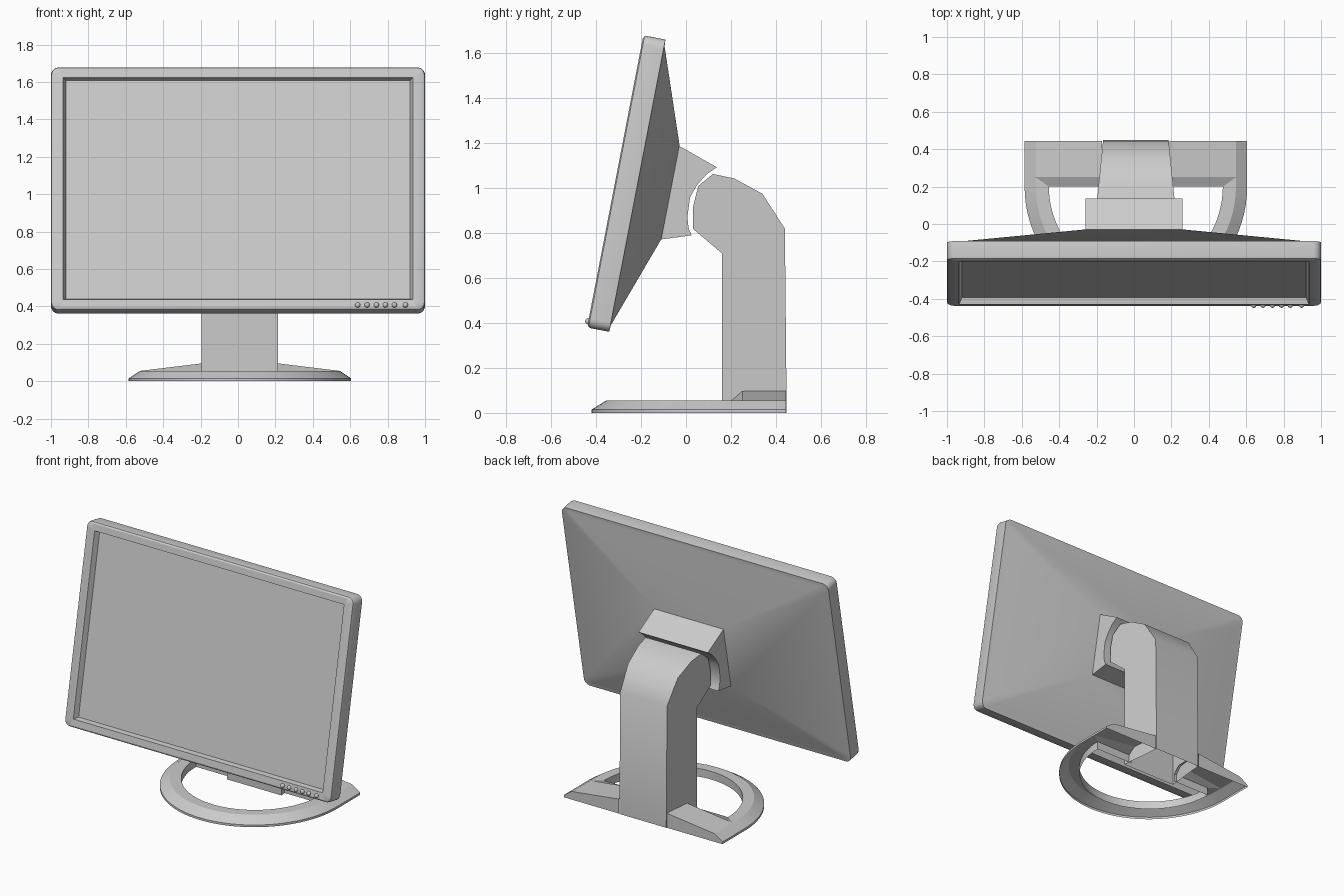
import bpy, bmesh, math
from mathutils import Matrix

if "Cube" in bpy.data.objects:
    bpy.data.objects.remove(bpy.data.objects["Cube"])

TILT = Matrix.Translation((0, -0.315, 1.03)) @ Matrix.Rotation(math.radians(-10.9), 4, 'X')
CX = 0.01  # stand and base centre


def finish(bm, name, angle=30, matrix=None):
    bmesh.ops.remove_doubles(bm, verts=bm.verts, dist=1e-4)
    bmesh.ops.recalc_face_normals(bm, faces=bm.faces)
    me = bpy.data.meshes.new(name)
    bm.to_mesh(me)
    bm.free()
    ob = bpy.data.objects.new(name, me)
    bpy.context.collection.objects.link(ob)
    if matrix:
        ob.matrix_world = matrix
    bpy.ops.object.select_all(action='DESELECT')
    ob.select_set(True)
    bpy.context.view_layer.objects.active = ob
    bpy.ops.object.shade_smooth_by_angle(angle=math.radians(angle))
    return ob


def face(bm, pts):
    return bm.faces.new([bm.verts.new(p) for p in pts])


def rounded_rect(w, h, r, d, n=6):
    pts = []
    for k, (sx, sz) in enumerate([(1, 1), (-1, 1), (-1, -1), (1, -1)]):
        for i in range(n + 1):
            a = math.pi / 2 * (k + i / n)
            pts.append((sx * (w - r) + r * math.cos(a), d, sz * (h - r) + r * math.sin(a)))
    return pts


def prism(name, profile, half_width, cx, angle, bottom=True):
    """Extrude a (y, z) profile along x; half_width may depend on y."""
    bm = bmesh.new()
    sides = [[bm.verts.new((cx + s * half_width(y), y, z)) for y, z in profile] for s in (-1, 1)]
    bm.faces.new(sides[0])
    bm.faces.new(sides[1])
    n = len(profile)
    for i in range(n):
        j = (i + 1) % n
        if not bottom and profile[i][1] == 0 and profile[j][1] == 0:
            continue
        bm.faces.new((sides[0][i], sides[0][j], sides[1][j], sides[1][i]))
    return finish(bm, name, angle)


# Display housing: recess lip, bezel, rim and tapered back, lofted through rounded rectangles
sections = [(0.92, 0.595, 0, 0.035), (0.935, 0.605, 0, 0), (0.985, 0.648, 0.03, 0),
            (0.996, 0.658, 0.038, 0.006), (1.0, 0.662, 0.042, 0.016), (1.0, 0.662, 0.042, 0.1),
            (0.975, 0.632, 0.035, 0.102), (0.26, 0.214, 0, 0.25)]
bm = bmesh.new()
loops = [[bm.verts.new(p) for p in rounded_rect(*s)] for s in sections]
for a, b in zip(loops, loops[1:]):
    for i in range(len(a)):
        j = (i + 1) % len(a)
        bm.faces.new((a[i], a[j], b[j], b[i]))
bm.faces.new(loops[-1])
finish(bm, "display_housing", 30, TILT)

# Screen
bm = bmesh.new()
face(bm, [(sx * 0.92, 0.035, sz * 0.595) for sx, sz in ((-1, -1), (1, -1), (1, 1), (-1, 1))])
finish(bm, "screen", 30, TILT)

# Row of control buttons on the lower bezel
for i, x in enumerate((0.64, 0.69, 0.74, 0.788, 0.836, 0.895)):
    bm = bmesh.new()
    bmesh.ops.create_uvsphere(bm, u_segments=12, v_segments=8, radius=0.014)
    finish(bm, f"button_{i + 1}", 60, TILT @ Matrix.Translation((x, 0, -0.634)))

# Tilt bracket with a hollowed rear face
prism("tilt_bracket",
      [(-0.03, 1.188), (0.137, 1.093), (0.09, 1.06), (0.05, 1.015), (0.018, 0.96),
       (0.006, 0.87), (0.012, 0.82), (0.025, 0.79), (-0.11, 0.772)],
      lambda y: 0.26, 0, 40)

# Stand column, narrower toward the back
prism("stand_column",
      [(0.16, 0), (0.16, 0.71), (0.032, 0.818), (0.032, 0.92), (0.055, 1.01), (0.12, 1.063),
       (0.215, 1.043), (0.34, 0.975), (0.44, 0.82), (0.448, 0)],
      lambda y: 0.205 - 0.1 * (y - 0.15), CX, 45, bottom=False)

# Base: open-bottomed D-shaped ring
N = 40
arc = [math.pi * i / N for i in range(N + 1)]


def ellipse(a, b, z):
    return [(CX + a * math.cos(t), 0.2 - b * math.sin(t), z) for t in arc]


def with_ends(pts):
    (x0, _, z), (x1, _, _) = pts[0], pts[-1]
    return [(x0, 0.445, z)] + pts + [(x1, 0.445, z)]


def strip(bm, a, b):
    for i in range(len(a) - 1):
        face(bm, (a[i], a[i + 1], b[i + 1], b[i]))


bm = bmesh.new()
mid, inner = ellipse(0.535, 0.555, 0.055), ellipse(0.465, 0.485, 0.055)
rim = with_ends(ellipse(0.595, 0.62, 0.015))
strip(bm, with_ends(ellipse(0.595, 0.62, 0)), rim)
strip(bm, rim, with_ends(mid))
strip(bm, mid, inner)
strip(bm, inner, ellipse(0.465, 0.485, 0))

# Raised rear bar of the base, climbing toward the column on both sides
for s in (-1, 1):
    def p(x, y, z):
        return (CX + s * x, y, z)
    A, B, C = p(0.535, 0.445, 0.055), p(0.535, 0.25, 0.055), p(0.465, 0.2, 0.055)
    D, E, F = p(0.18, 0.445, 0.098), p(0.18, 0.25, 0.098), p(0.18, 0.2, 0.055)
    face(bm, (A, B, E, D))
    face(bm, (B, C, F, E))
    face(bm, (B, p(0.535, 0.2, 0.055), C))
    face(bm, (C, F, p(0.18, 0.2, 0), p(0.465, 0.2, 0)))
    face(bm, (p(0.595, 0.445, 0), p(0.595, 0.445, 0.015), A, D, p(0.18, 0.445, 0)))
finish(bm, "base", 25)
